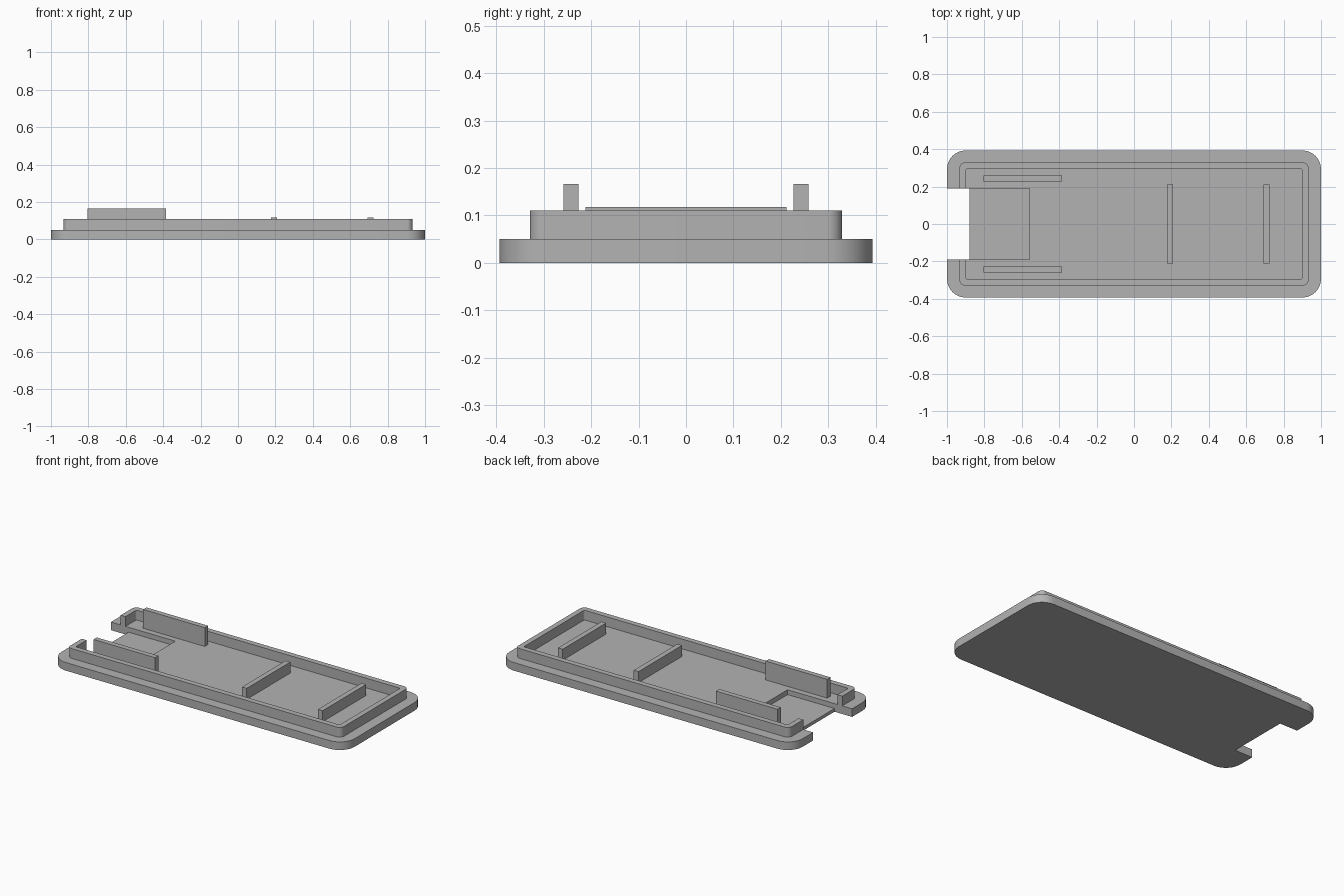
import bpy, bmesh, math

cube = bpy.data.objects.get("Cube")
if cube:
    bpy.data.objects.remove(cube, do_unlink=True)

NOTCH = 0.19      # half width of the end opening
PLATE_TOP = 0.05

grey = bpy.data.materials.new("grey plastic")
grey.use_nodes = True
grey.diffuse_color = (0.45, 0.45, 0.45, 1)
grey.node_tree.nodes["Principled BSDF"].inputs["Base Color"].default_value = (0.45, 0.45, 0.45, 1)


def open_outline(hx, hy, r, segs=8):
    """Rounded rectangle, counter-clockwise, left open at the notch on -x."""
    pts = [(-hx, -NOTCH)]
    for k, (sx, sy) in enumerate([(-1, -1), (1, -1), (1, 1), (-1, 1)]):
        for i in range(segs + 1):
            a = math.pi + (k + i / segs) * math.pi / 2
            pts.append((sx * (hx - r) + r * math.cos(a), sy * (hy - r) + r * math.sin(a)))
    return pts + [(-hx, NOTCH)]


def prism(name, pts, z0, z1):
    """Extrude a flat outline between two heights."""
    bm = bmesh.new()
    face = bm.faces.new([bm.verts.new((x, y, z0)) for x, y in pts])
    top = bmesh.ops.extrude_face_region(bm, geom=[face])
    verts = [v for v in top["geom"] if isinstance(v, bmesh.types.BMVert)]
    bmesh.ops.translate(bm, verts=verts, vec=(0, 0, z1 - z0))
    bmesh.ops.recalc_face_normals(bm, faces=bm.faces)
    mesh = bpy.data.meshes.new(name)
    bm.to_mesh(mesh)
    bm.free()
    mesh.materials.append(grey)
    obj = bpy.data.objects.new(name, mesh)
    bpy.context.collection.objects.link(obj)
    return obj


def block(name, x0, x1, y0, y1, z0, z1):
    return prism(name, [(x0, y0), (x1, y0), (x1, y1), (x0, y1)], z0, z1)


def activate(obj):
    bpy.ops.object.select_all(action='DESELECT')
    obj.select_set(True)
    bpy.context.view_layer.objects.active = obj


# Base plate with the end notch
plate = prism("base_plate",
              open_outline(1, 0.393, 0.1) + [(-0.88, NOTCH), (-0.88, -NOTCH)],
              0, PLATE_TOP)

# Shallow pocket behind the notch
cutter = block("pocket_cutter", -0.95, -0.56, -NOTCH, NOTCH, 0.02, 0.1)
cutter.hide_render = True
activate(plate)
cut = plate.modifiers.new("pocket", 'BOOLEAN')
cut.operation = 'DIFFERENCE'
cut.solver = 'EXACT'
cut.object = cutter
bpy.ops.object.modifier_apply(modifier=cut.name)
bpy.data.objects.remove(cutter, do_unlink=True)

# Raised rim, open at the notch
outer = open_outline(0.933, 0.329, 0.03)
inner = open_outline(0.9, 0.295, 0.01, 4)
rim = prism("rim_wall", outer + inner[::-1], PLATE_TOP, 0.11)

for obj in (plate, rim):
    activate(obj)
    bpy.ops.object.shade_smooth_by_angle(angle=math.radians(30))

# Upright side guides
for name, y in (("left_guide", -0.242), ("right_guide", 0.242)):
    block(name, -0.805, -0.385, y - 0.016, y + 0.016, PLATE_TOP, 0.166)

# Cross ribs
for name, x in (("middle_rib", 0.192), ("end_rib", 0.709)):
    block(name, x - 0.016, x + 0.016, -0.212, 0.212, PLATE_TOP, 0.118)
